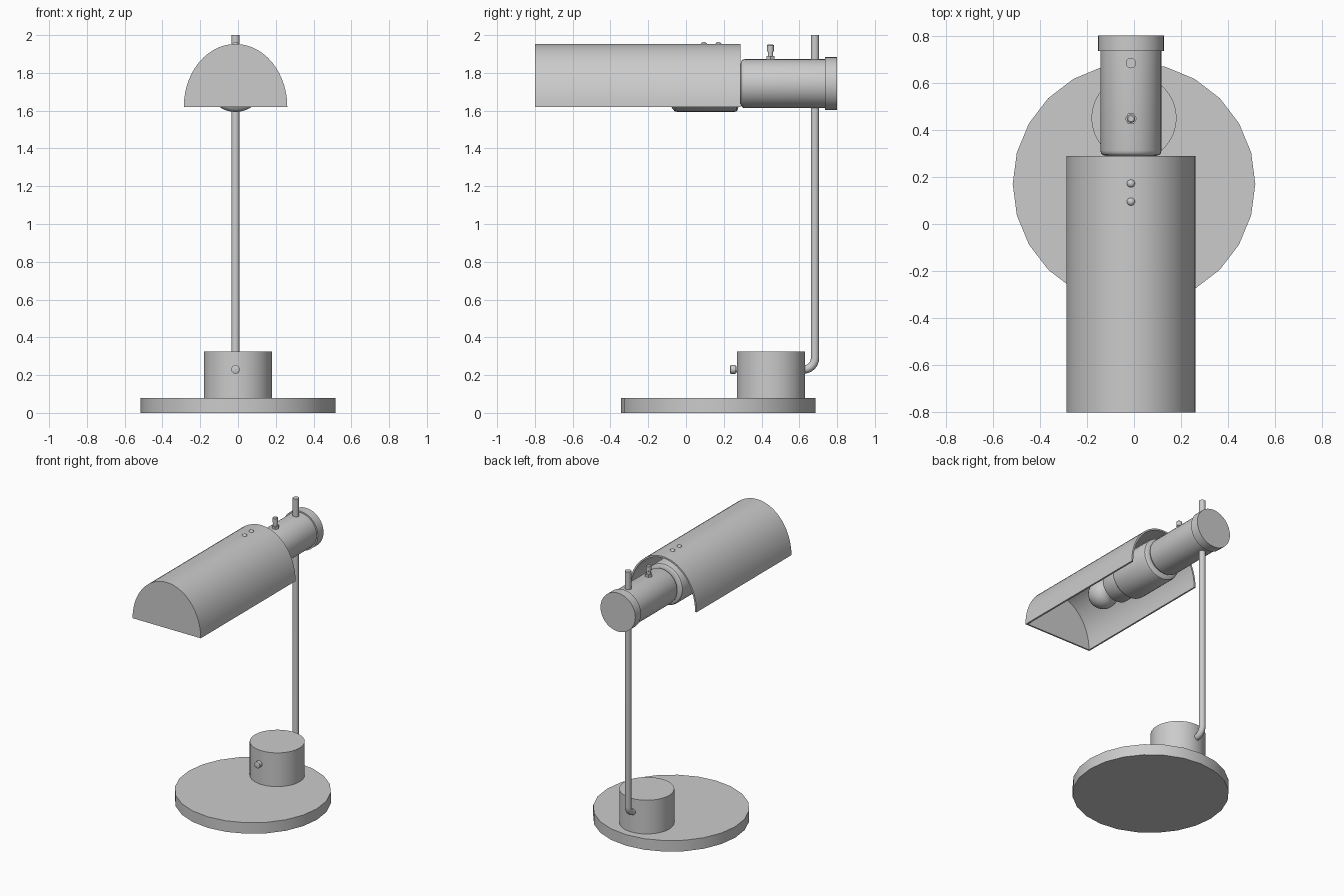
import bpy, bmesh, math
from mathutils import Matrix, Vector

if "Cube" in bpy.data.objects:
    bpy.data.objects.remove(bpy.data.objects["Cube"])

CX = -0.013      # the upper assembly sits slightly off centre
AZ = 1.743       # height of the lamp axis


def finish(name, bm):
    me = bpy.data.meshes.new(name)
    bm.to_mesh(me)
    bm.free()
    ob = bpy.data.objects.new(name, me)
    bpy.context.collection.objects.link(ob)
    return ob


def smooth(ob):
    bpy.ops.object.select_all(action='DESELECT')
    ob.select_set(True)
    bpy.context.view_layer.objects.active = ob
    for m in list(ob.modifiers):
        bpy.ops.object.modifier_apply(modifier=m.name)
    bpy.ops.object.shade_smooth_by_angle(angle=math.radians(35))
    return ob


def lathe(name, profile, loc, axis='z', n=32):
    """Solid of revolution from (distance along axis, radius) pairs."""
    bm = bmesh.new()
    rings = []
    for d, r in profile:
        rings.append([bm.verts.new((r * math.cos(2 * math.pi * i / n),
                                    r * math.sin(2 * math.pi * i / n), d)) for i in range(n)])
    for a, b in zip(rings, rings[1:]):
        for i in range(n):
            j = (i + 1) % n
            bm.faces.new((a[i], a[j], b[j], b[i]))
    bm.faces.new(rings[0][::-1])
    bm.faces.new(rings[-1])
    if axis == 'y':
        bm.transform(Matrix.Rotation(-math.pi / 2, 4, 'X'))
    bm.transform(Matrix.Translation(Vector(loc)))
    bmesh.ops.recalc_face_normals(bm, faces=bm.faces)
    return smooth(finish(name, bm))


# Base
lathe("base_disc", [(0, 0.515), (0.08, 0.515)], (0, 0.17, 0), n=24)
lathe("base_housing", [(0.08, 0.181), (0.325, 0.181)], (0, 0.45, 0))
lathe("base_knob", [(0.233, 0.016), (0.236, 0.023), (0.262, 0.023), (0.263, 0.015), (0.29, 0.015)],
      (CX, 0, 0.23), 'y', 16)

# Bent pole
py, pz, bend = 0.683, 0.23, 0.06
path = [(CX, 0.60, pz)]
for k in range(9):
    a = math.pi / 2 * k / 8
    path.append((CX, py - bend + bend * math.sin(a), pz + bend - bend * math.cos(a)))
path.append((CX, py, 2.0))
cu = bpy.data.curves.new("pole", 'CURVE')
cu.dimensions = '3D'
cu.bevel_depth = 0.022
cu.bevel_resolution = 4
cu.use_fill_caps = True
sp = cu.splines.new('POLY')
sp.points.add(len(path) - 1)
for p, co in zip(sp.points, path):
    p.co = (*co, 1)
pole = bpy.data.objects.new("pole", cu)
bpy.context.collection.objects.link(pole)

# Lamp head on its horizontal axis
lathe("head_tube", [(0.29, 0.108), (0.293, 0.12), (0.30, 0.127), (0.312, 0.13), (0.74, 0.13)],
      (CX, 0, AZ), 'y')
lathe("end_cap", [(0.735, 0.14), (0.80, 0.14)], (CX, 0, AZ), 'y')
lathe("bulb_socket", [(-0.20, 0.085), (-0.20, 0.112), (-0.19, 0.118), (-0.08, 0.118), (-0.07, 0.135),
                      (-0.06, 0.146), (-0.045, 0.15), (0.255, 0.15), (0.268, 0.146),
                      (0.276, 0.135), (0.278, 0.108), (0.30, 0.108)], (CX, 0, AZ), 'y')
bulb = [(-0.33 - 0.1 * math.cos(math.radians(t)), 0.1 * math.sin(math.radians(t)))
        for t in range(3, 136, 12)]
lathe("bulb", bulb + [(-0.23, 0.062), (-0.18, 0.062)], (CX, 0, AZ), 'y')

# Switch and rivets
lathe("switch_nut", [(1.86, 0.025), (1.89, 0.025)], (CX, 0.447, 0), n=6)
lathe("switch_pin", [(1.88, 0.014), (1.912, 0.014), (1.914, 0.018), (1.946, 0.018), (1.95, 0.013)],
      (CX, 0.447, 0), n=16)
for i, y in enumerate((0.095, 0.172)):
    lathe(f"rivet_{i + 1}", [(1.942, 0.017), (1.952, 0.017), (1.959, 0.013), (1.963, 0.005)],
          (CX, y, 0), n=16)

# Half-round shade, closed at the front and open below and behind
bm = bmesh.new()
N = 28
front, back = [], []
for i in range(N + 1):
    a = math.pi * i / N
    x, z = CX + 0.274 * math.cos(a), 1.62 + 0.333 * math.sin(a)
    front.append(bm.verts.new((x, -0.80, z)))
    back.append(bm.verts.new((x, 0.288, z)))
for i in range(N):
    bm.faces.new((front[i], back[i], back[i + 1], front[i + 1]))
bm.faces.new(front)
shade = finish("shade", bm)
sol = shade.modifiers.new("thickness", 'SOLIDIFY')
sol.thickness = 0.012
sol.offset = -1
sol.use_even_offset = True
smooth(shade)
